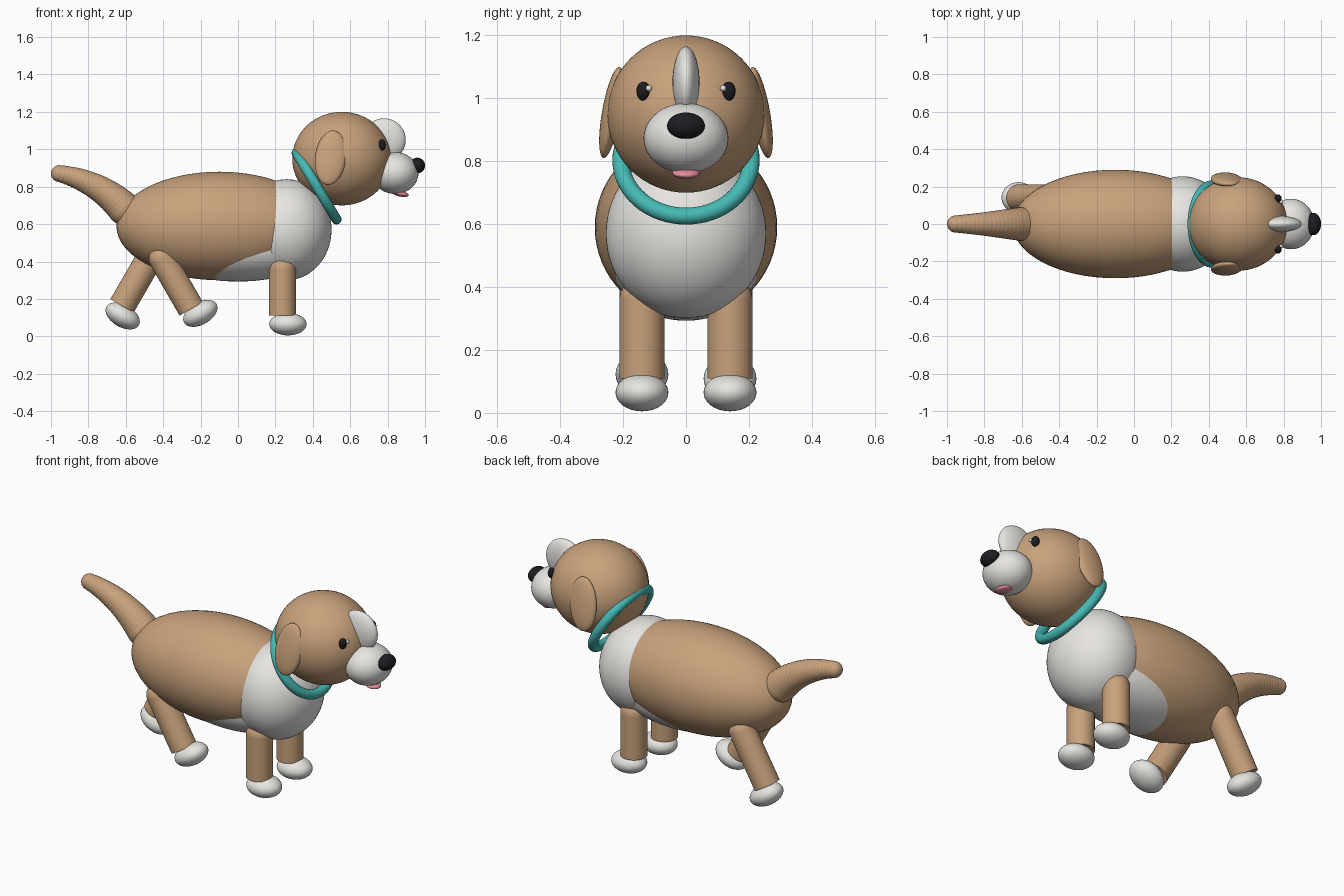
import bpy, bmesh
from math import radians, pi
from mathutils import Matrix, Vector

cube = bpy.data.objects.get("Cube")
if cube:
    bpy.data.objects.remove(cube, do_unlink=True)


def material(name, rgb):
    m = bpy.data.materials.new(name)
    m.use_nodes = True
    colour = (*rgb, 1)
    m.diffuse_color = colour
    m.node_tree.nodes["Principled BSDF"].inputs["Base Color"].default_value = colour
    return m


TAN = material("tan fur", (.58, .36, .20))
WHITE = material("white fur", (.83, .81, .78))
BLACK = material("black", (.012, .012, .015))
TEAL = material("teal collar", (.06, .48, .45))
PINK = material("pink tongue", (.78, .26, .33))


def finish(name, bm, mat, matrix=Matrix(), angle=40):
    mesh = bpy.data.meshes.new(name)
    bm.to_mesh(mesh)
    bm.free()
    mesh.materials.append(mat)
    obj = bpy.data.objects.new(name, mesh)
    bpy.context.collection.objects.link(obj)
    obj.matrix_world = matrix
    bpy.ops.object.select_all(action='DESELECT')
    obj.select_set(True)
    bpy.context.view_layer.objects.active = obj
    bpy.ops.object.shade_smooth_by_angle(angle=radians(angle))
    return obj


def turn(x=0, y=0):
    return Matrix.Rotation(radians(x), 4, 'X') @ Matrix.Rotation(radians(y), 4, 'Y')


def ellipsoid(name, mat, centre, radii, rotation=Matrix(), segments=40):
    bm = bmesh.new()
    bmesh.ops.create_uvsphere(bm, u_segments=segments, v_segments=segments // 2, radius=1)
    bmesh.ops.scale(bm, vec=radii, verts=bm.verts)
    return finish(name, bm, mat, Matrix.Translation(centre) @ rotation)


# Body, chest and belly
ellipsoid("body", TAN, (-.1, 0, .59), (.55, .29, .29), segments=64)
ellipsoid("chest", WHITE, (.26, 0, .57), (.24, .255, .27), segments=64)
ellipsoid("belly_patch", WHITE, (0, 0, .48), (.45, .235, .187), segments=64)

# Head and face
ellipsoid("head", TAN, (.555, 0, .95), (.265, .25, .25), segments=64)
ellipsoid("muzzle", WHITE, (.84, 0, .873), (.125, .135, .112))
ellipsoid("nose", BLACK, (.958, 0, .913), (.042, .06, .042))
ellipsoid("tongue", PINK, (.868, 0, .763), (.045, .044, .016), turn(y=12))
ellipsoid("forehead_blaze", WHITE, (.78, 0, 1.05), (.117, .043, .115))

for side, s in (("left", 1), ("right", -1)):
    ellipsoid(side + "_eye", BLACK, (.77, s * .136, 1.023), (.02, .022, .03), segments=24)
    ellipsoid(side + "_eye_glint", WHITE, (.787, s * .118, 1.032), (.01, .01, .01), segments=16)
    ellipsoid(side + "_ear", TAN, (.495, s * .237, .955), (.083, .03, .148), turn(s * 10, 7))

# Collar ring, swept as a circle around its axis
bm = bmesh.new()
bmesh.ops.create_circle(bm, segments=20, radius=.027,
                        matrix=Matrix.Translation((.207, 0, 0)) @ Matrix.Rotation(pi / 2, 4, 'X'))
bmesh.ops.spin(bm, geom=bm.verts[:] + bm.edges[:], cent=(0, 0, 0), axis=(0, 0, 1),
               angle=2 * pi, steps=64, use_merge=True)
bmesh.ops.remove_doubles(bm, verts=bm.verts, dist=.0001)
bmesh.ops.recalc_face_normals(bm, faces=bm.faces)
finish("collar", bm, TEAL, Matrix.Translation((.42, 0, .803)) @ turn(y=59))


# Legs: round-topped cylinder and paw, swung about the hip
def leg(name, hip, length, swing):
    radius = .072
    place = Matrix.Translation(hip) @ turn(y=-swing)
    bm = bmesh.new()
    bmesh.ops.create_cone(bm, cap_ends=True, segments=32, radius1=radius, radius2=radius,
                          depth=length, matrix=Matrix.Translation((0, 0, -length / 2)))
    finish(name + "_leg", bm, TAN, place)
    ellipsoid(name + "_leg_top", TAN, hip, (radius,) * 3, turn(y=-swing), 32)
    ellipsoid(name + "_paw", WHITE, place @ Vector((.03, 0, -length - .045)),
              (.1, .084, .06), turn(y=-swing))


leg("front_left", (.237, .14, .36), .25, 0)
leg("front_right", (.237, -.14, .36), .25, 0)
leg("back_left", (-.46, .14, .44), .32, -30)
leg("back_right", (-.405, -.14, .415), .31, 30)

# Ribbed tail: overlapping balls shrinking along a curve
start, bend, tip = Vector((-.61, 0, .685)), Vector((-.75, 0, .83)), Vector((-.955, 0, .87))
bm = bmesh.new()
count = 19
for i in range(count):
    t = i / (count - 1)
    point = start * (1 - t) ** 2 + bend * 2 * t * (1 - t) + tip * t * t
    bmesh.ops.create_uvsphere(bm, u_segments=32, v_segments=16, radius=.09 - .045 * t,
                              matrix=Matrix.Translation(point))
finish("tail", bm, TAN)
